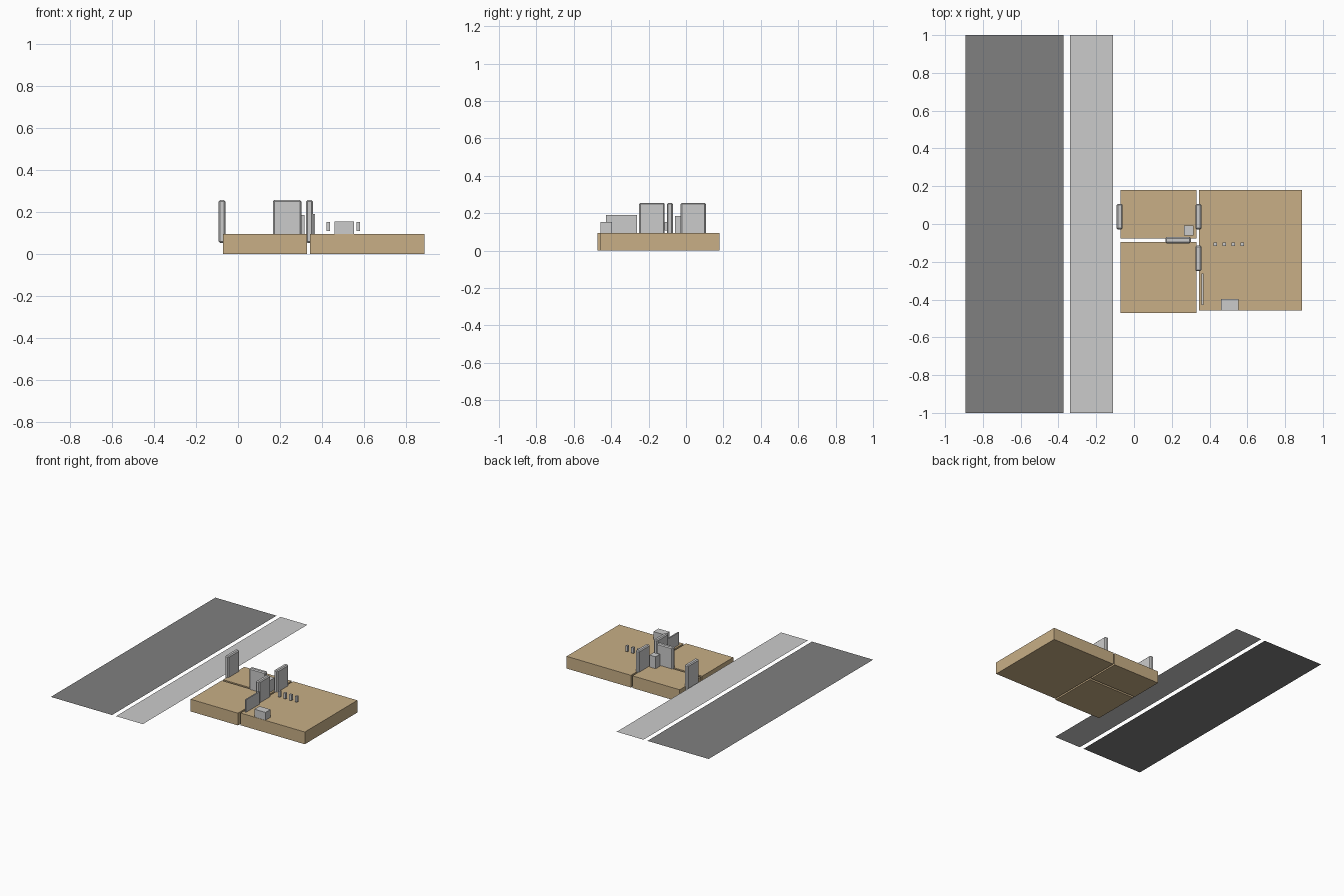
import bpy
import bmesh
from mathutils import Vector

if "Cube" in bpy.data.objects:
    bpy.data.objects.remove(bpy.data.objects["Cube"])

TOP = 0.094  # floor level shared by slabs and street


def material(name, rgb):
    m = bpy.data.materials.new(name)
    m.diffuse_color = (*rgb, 1)
    m.use_nodes = True
    m.node_tree.nodes["Principled BSDF"].inputs["Base Color"].default_value = m.diffuse_color
    return m


tan = material("tan_floor", (0.58, 0.43, 0.24))
dark = material("asphalt", (0.215, 0.215, 0.215))


def finish(name, bm, mat):
    me = bpy.data.meshes.new(name)
    bm.to_mesh(me)
    bm.free()
    ob = bpy.data.objects.new(name, me)
    bpy.context.collection.objects.link(ob)
    if mat:
        me.materials.append(mat)
    return ob


def box(name, x, y, z, mat=None, bevel=0):
    bm = bmesh.new()
    bmesh.ops.create_cube(bm, size=1)
    lo, hi = Vector((x[0], y[0], z[0])), Vector((x[1], y[1], z[1]))
    bmesh.ops.scale(bm, vec=hi - lo, verts=bm.verts)
    bmesh.ops.translate(bm, vec=(lo + hi) / 2, verts=bm.verts)
    ob = finish(name, bm, mat)
    if bevel:
        mod = ob.modifiers.new("chamfer", 'BEVEL')
        mod.width = bevel
        mod.segments = 1
    return ob


def strip(name, x, mat=None):
    bm = bmesh.new()
    bm.faces.new([bm.verts.new((px, py, TOP)) for px, py in
                  ((x[0], -1), (x[1], -1), (x[1], 1), (x[0], 1))])
    return finish(name, bm, mat)


# Street: flat strips level with the floors
strip("road", (-0.893, -0.372), dark)
strip("sidewalk", (-0.338, -0.11))

# Room floor slabs
box("entrance_floor", (-0.072, 0.33), (-0.078, 0.18), (0, TOP), tan)
box("side_hall_floor", (-0.072, 0.33), (-0.472, -0.094), (0, TOP), tan)
box("main_room_floor", (0.343, 0.89), (-0.459, 0.18), (0, TOP), tan)

# Doors: chamfered slabs standing in the gaps, sunk below floor level
DOOR_Z = (0.053, 0.256)
for name, x, y in (
        ("street_door", (-0.092, -0.06), (-0.029, 0.107)),
        ("entrance_door", (0.325, 0.357), (-0.029, 0.107)),
        ("side_hall_door", (0.325, 0.357), (-0.25, -0.114)),
        ("inner_door", (0.166, 0.302), (-0.102, -0.07))):
    box(name, x, y, DOOR_Z, bevel=0.007)

# Furniture
box("chest", (0.46, 0.554), (-0.457, -0.396), (TOP, 0.154))
box("screen", (0.358, 0.368), (-0.428, -0.263), (TOP, 0.19))
box("stand", (0.264, 0.316), (-0.06, -0.007), (TOP, 0.186))

# Row of four small floating blocks
for i in range(4):
    cx = 0.43 + i * 0.048
    box(f"small_block_{i + 1}", (cx - 0.009, cx + 0.009),
        (-0.116, -0.098), (0.109, 0.153))
